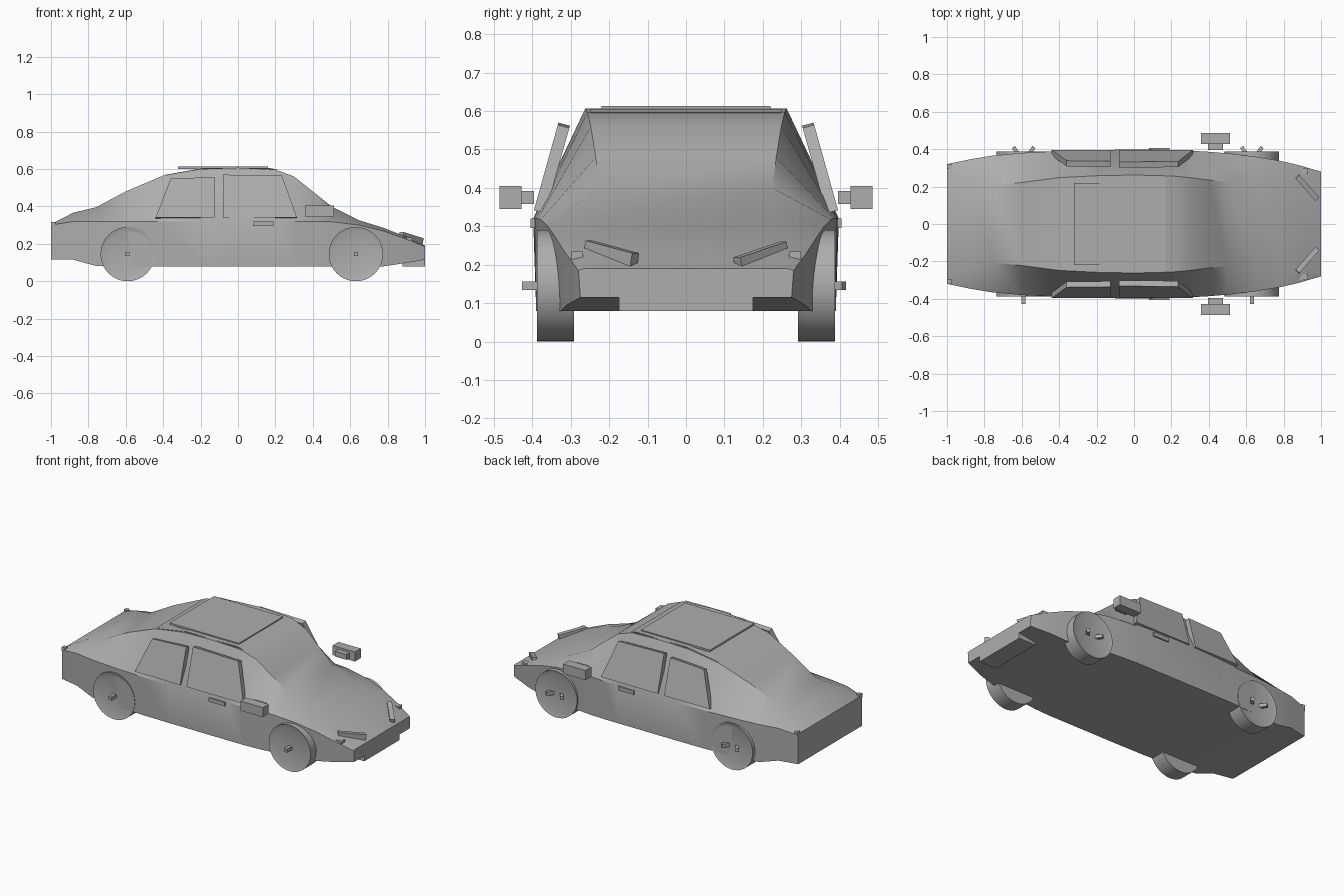
import bpy, bmesh, math
from mathutils import Matrix, Vector

if "Cube" in bpy.data.objects:
    bpy.data.objects.remove(bpy.data.objects["Cube"])

grey = bpy.data.materials.new("body_grey")
grey.diffuse_color = (0.42, 0.42, 0.42, 1)
grey.use_nodes = True
grey.node_tree.nodes["Principled BSDF"].inputs["Base Color"].default_value = grey.diffuse_color


def finish(bm, name, smooth=False):
    bmesh.ops.recalc_face_normals(bm, faces=bm.faces[:])
    me = bpy.data.meshes.new(name)
    bm.to_mesh(me)
    bm.free()
    me.materials.append(grey)
    ob = bpy.data.objects.new(name, me)
    bpy.context.collection.objects.link(ob)
    if smooth:
        bpy.ops.object.select_all(action='DESELECT')
        ob.select_set(True)
        bpy.context.view_layer.objects.active = ob
        bpy.ops.object.shade_smooth_by_angle(angle=math.radians(28))
    return ob


def box(name, centre, size, rot=None):
    bm = bmesh.new()
    bmesh.ops.create_cube(bm, size=1)
    m = Matrix.Translation(centre) @ (rot or Matrix()) @ Matrix.Diagonal((*size, 1))
    bmesh.ops.transform(bm, matrix=m, verts=bm.verts)
    return finish(bm, name)


def prism(name, a, b):
    """Solid between two matching outlines."""
    bm = bmesh.new()
    va, vb = [bm.verts.new(p) for p in a], [bm.verts.new(p) for p in b]
    bm.faces.new(va)
    bm.faces.new(vb[::-1])
    n = len(a)
    for i in range(n):
        bm.faces.new((va[i], vb[i], vb[(i + 1) % n], va[(i + 1) % n]))
    return finish(bm, name)


# Body shell: x, floor z, floor half width, belt z, belt half width, top z, top half width
stations = [
    (-1.0, .115, .315, .300, .320, .305, .290),
    (-.88, .115, .340, .320, .345, .367, .235),
    (-.76, .082, .362, .320, .365, .395, .205),
    (-.60, .080, .378, .320, .380, .480, .222),
    (-.40, .080, .388, .320, .390, .565, .248),
    (-.20, .080, .390, .320, .396, .600, .258),
    (0.00, .080, .390, .320, .398, .607, .262),
    (0.20, .080, .390, .320, .396, .597, .257),
    (0.30, .080, .390, .320, .392, .560, .248),
    (0.40, .080, .385, .320, .386, .480, .235),
    (0.50, .080, .375, .318, .378, .400, .225),
    (0.65, .080, .350, .300, .360, .325, .240),
    (0.78, .080, .325, .268, .338, .285, .250),
    (0.88, .095, .310, .232, .315, .245, .260),
    (1.00, .115, .275, .185, .280, .190, .265),
]
bm = bmesh.new()
rings = []
for x, zf, wf, zb, wb, zt, wt in stations:
    half = [(wf, zf), (wb, zb), (wt, zt)]
    pts = half + [(-y, z) for y, z in half[::-1]]
    rings.append([bm.verts.new((x, y, z)) for y, z in pts])
for a, b in zip(rings, rings[1:]):
    for i in range(6):
        j = (i + 1) % 6
        bm.faces.new((a[i], a[j], b[j], b[i]))
bm.faces.new(rings[0])
bm.faces.new(rings[-1])
finish(bm, "body_shell", True)

# Roof slab, sunroof panel and front bumper
prism("roof_slab",
      [(-.40, -.245, .567), (-.18, -.25, .606), (.17, -.25, .606), (.21, -.248, .596), (.17, -.24, .58), (-.18, -.24, .58)],
      [(-.40, .245, .567), (-.18, .25, .606), (.17, .25, .606), (.21, .248, .596), (.17, .24, .58), (-.18, .24, .58)])
box("sunroof", (-.08, 0, .607), (.48, .44, .012))
box("front_bumper", (.94, 0, .0985), (.12, .35, .037))

# Wheels with a raised tyre rim and a hub
for x, end in ((.63, "front"), (-.59, "rear")):
    for s, side in ((-1, "right"), (1, "left")):
        bm = bmesh.new()
        bmesh.ops.create_cone(bm, cap_ends=True, segments=40, radius1=.145, radius2=.145, depth=.096)
        outer = max(bm.faces, key=lambda f: f.calc_center_median().z)
        bmesh.ops.inset_region(bm, faces=[outer], thickness=.027)
        bmesh.ops.translate(bm, verts=outer.verts, vec=(0, 0, -.008))
        bmesh.ops.transform(bm, verts=bm.verts, matrix=Matrix.Translation((x, s * .34, .145))
                            @ Matrix.Rotation(-s * math.pi / 2, 4, 'X'))
        finish(bm, f"{end}_{side}_wheel", True)
        if s < 0:
            box(f"{end}_{side}_hub", (x, -.4, .145), (.022, .055, .022))
        else:
            for t in (-1, 1):
                box(f"{end}_{side}_hub_prong", (x + t * .042, .393, .145), (.02, .045, .022),
                    Matrix.Rotation(-t * .6, 4, 'Z'))

# Side windows: leaning slabs standing proud of the cabin
windows = {
    "rear_window": [(-.44, .342), (-.125, .342), (-.125, .558), (-.36, .548)],
    "front_window": [(-.08, .342), (.315, .342), (.235, .564), (-.08, .570)],
}
for s, side in ((-1, "right"), (1, "left")):
    for name, outline in windows.items():
        lean = [(x, .396 - (z - .342) * .28, z) for x, z in outline]
        prism(f"{side}_{name}",
              [(x, s * y, z) for x, y, z in lean],
              [(x, s * (y - .03), z - .008) for x, y, z in lean])
    # Door handle, mirror and its stalk
    box(f"{side}_door_handle", (.135, s * .392, .308), (.11, .026, .024))
    box(f"{side}_mirror", (.435, s * .457, .375), (.155, .058, .06))
    box(f"{side}_mirror_stalk", (.435, s * .413, .375), (.08, .034, .034))
    # Headlight bar, corner lamp and rear lamp
    turn = Matrix.Rotation(s * .72, 4, 'Z') @ Matrix.Rotation(s * .2 if s < 0 else .25, 4, 'X')
    box(f"{side}_headlight", (.925, s * .195, .225), (.028, .165, .044 if s < 0 else .03), turn)
    box(f"{side}_corner_lamp", (.90, s * .284, .219), (.06, .032, .03))
    box(f"{side}_rear_lamp", (-.988, s * .308, .305), (.024, .024, .026))
